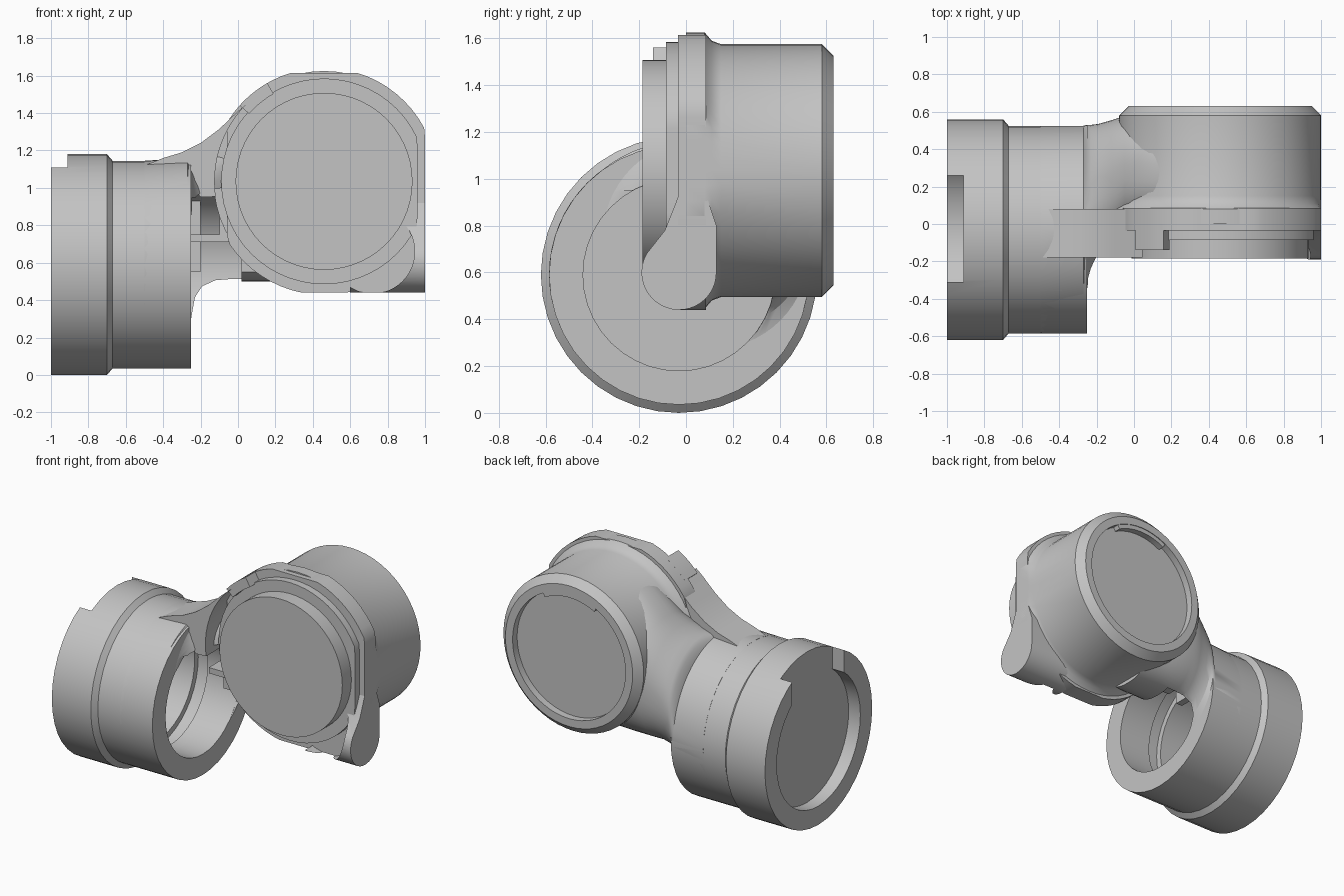
import bpy, bmesh
from math import cos, sin, pi, radians, copysign

if "Cube" in bpy.data.objects:
    bpy.data.objects.remove(bpy.data.objects["Cube"])

# One plain cast grey for the whole fitting
GREY = (0.55, 0.55, 0.55, 1)
grey = bpy.data.materials.new("cast grey")
grey.use_nodes = True
grey.diffuse_color = GREY
grey.node_tree.nodes["Principled BSDF"].inputs["Base Color"].default_value = GREY

SIDE = (-0.03, 0.59)    # y, z of the sideways barrel axis
BACK = (0.46, 1.035)    # x, z of the rear barrel axis


def place(axis, a, u, v):
    return (a, u, v) if axis == "x" else (u, a, v)


def circle(center, r, start=0, end=360, n=48):
    """Points on an arc; a full circle leaves out the repeated end point."""
    full = end - start == 360
    steps = n if full else n - 1
    return [(center[0] + r * cos(radians(start + (end - start) * i / steps)),
             center[1] + r * sin(radians(start + (end - start) * i / steps)))
            for i in range(n)]


def skin(name, rings, limit=None):
    """Join equal rings of points into a closed solid."""
    bm = bmesh.new()
    loops = [[bm.verts.new(p) for p in ring] for ring in rings]
    n = len(loops[0])
    for a, b in zip(loops, loops[1:]):
        for i in range(n):
            j = (i + 1) % n
            bm.faces.new((a[i], a[j], b[j], b[i]))
    bm.faces.new(loops[0])
    bm.faces.new(loops[-1])
    if limit is not None:
        for v in bm.verts:
            v.co.x = min(v.co.x, limit)
    bmesh.ops.recalc_face_normals(bm, faces=bm.faces)
    mesh = bpy.data.meshes.new(name)
    bm.to_mesh(mesh)
    bm.free()
    mesh.materials.append(grey)
    ob = bpy.data.objects.new(name, mesh)
    bpy.context.collection.objects.link(ob)
    return ob


def lathe(name, profile, axis, center, n=40, limit=None):
    return skin(name, [[place(axis, a, u, v) for u, v in circle(center, r, n=n)]
                       for a, r in profile], limit)


def prism(name, points, axis, a, b):
    return skin(name, [[place(axis, k, u, v) for u, v in points] for k in (a, b)])


def box(name, x, y, z):
    return prism(name, [(x[0], z[0]), (x[1], z[0]), (x[1], z[1]), (x[0], z[1])], "y", *y)


def cut(ob, *cutters):
    for cutter in cutters:
        cutter.hide_render = True
        mod = ob.modifiers.new("cut", "BOOLEAN")
        mod.operation, mod.solver, mod.object = "DIFFERENCE", "EXACT", cutter
        bpy.context.view_layer.objects.active = ob
        bpy.ops.object.modifier_apply(modifier=mod.name)
        bpy.data.objects.remove(cutter)


parts = []

# Sideways barrel: flanged, open bore at one end, shallow socket at the other
TINY = 0.002
side_barrel = lathe("side_barrel", [
    (-0.91, TINY), (-0.91, 0.46), (-1, 0.46), (-1, 0.59), (-0.70, 0.59),
    (-0.67, 0.555), (-0.25, 0.555), (-0.25, 0.41), (-0.42, 0.41), (-0.42, 0.45),
    (-0.6, 0.45), (-0.6, 0.41), (-0.86, 0.41), (-0.86, TINY)], "x", SIDE)
cut(side_barrel, box("notch_cutter", (-1.1, -0.911), (-0.31, 0.26), (0.8, 1.3)))
parts.append(side_barrel)

# Rear barrel with chamfered rim, shallow socket and flare into the flange
parts.append(lathe("rear_barrel", [
    (0.58, TINY), (0.58, 0.435), (0.63, 0.435), (0.63, 0.49), (0.58, 0.54),
    (0.15, 0.54), (0.11, 0.555), (0.08, 0.59), (0, 0.59), (0, TINY)],
    "y", BACK, n=56, limit=1.0))
parts.append(prism("socket_tab", circle(BACK, 0.445, 62, 118, 12)
                   + circle(BACK, 0.405, 118, 62, 12), "y", 0.57, 0.625))

# Flange plate: a disc with flats on all sides
flange = [(min(max(u, -0.06), 1.0), min(max(v, 0.44), 1.615))
          for u, v in circle(BACK, 0.607, n=64)]
parts.append(prism("flange", flange, "y", -0.035, 0.085))

# Stepped front cap
parts.append(lathe("cap_step", [(-0.085, TINY), (-0.085, 0.55), (-0.02, 0.55), (-0.02, TINY)],
                   "y", BACK, n=56, limit=0.96))
parts.append(lathe("cap_face", [(-0.185, TINY), (-0.185, 0.473), (-0.07, 0.473), (-0.07, TINY)],
                   "y", BACK, n=56))

# Neck shell lofted between the barrels: x, front, back, bottom, top, squareness
sections = [
    (-0.50, -0.585, 0.525, 0.04, 1.145, 2.0),
    (-0.27, -0.56, 0.525, 0.06, 1.16, 2.0),
    (-0.25, -0.36, 0.53, 0.27, 1.17, 2.1),
    (-0.23, -0.27, 0.53, 0.36, 1.18, 2.1),
    (-0.19, -0.18, 0.535, 0.43, 1.20, 2.2),
    (-0.12, -0.10, 0.555, 0.48, 1.25, 2.3),
    (-0.05, -0.03, 0.578, 0.50, 1.32, 2.4),
    (0.10, -0.03, 0.578, 0.50, 1.45, 2.5),
    (0.28, -0.03, 0.57, 0.50, 1.53, 2.5)]


def power(c, n):
    return copysign(abs(c) ** (2 / n), c)


rings = []
for x, front, back, low, top, n in sections:
    rings.append([(x,
                   (front + back) / 2 + (back - front) / 2 * power(cos(2 * pi * i / 64), n),
                   (low + top) / 2 + (top - low) / 2 * power(sin(2 * pi * i / 64), n))
                  for i in range(64)])
neck = skin("neck", rings)
cut(neck,
    prism("bore_cutter", circle(SIDE, 0.411, n=40), "x", -0.87, 0.02),
    box("front_cutter", (-0.245, 0.5), (-0.8, 0.1), (0.1, 0.95)))
parts.append(neck)

# Front rib sweeping from the side barrel up to the flange
rib = [(-0.55, 1.02), (-0.5, 1.12), (-0.4, 1.16), (-0.3, 1.19), (-0.2, 1.24),
       (-0.1, 1.315), (0, 1.41)]
rib += circle(BACK, 0.585, 135, 188, 14) + [(-0.2, 0.95), (-0.25, 1.02)]
parts.append(prism("neck_rib", rib, "y", -0.18, 0.08))
parts.append(prism("rib_step", circle(BACK, 0.607, 138, 120, 6)
                   + circle(BACK, 0.54, 120, 138, 6), "y", -0.14, 0))

# Small stiffeners inside the gap
parts.append(box("cross_stiffener", (-0.26, 0), (0.05, 0.42), (0.71, 0.75)))
parts.append(box("upright_stiffener", (-0.1, -0.06), (0.05, 0.42), (0.72, 0.97)))
parts.append(box("side_stiffener", (-0.25, -0.2), (0.2, 0.42), (0.55, 0.97)))

# Rounded corner boss, scooped out beside the cap
boss_profile = circle((-0.03, 0.6), 0.16, 150, 360, 24) + [
    (0.13, 0.8), (0.08, 0.95), (-0.035, 0.92), (-0.09, 0.78)]
boss = prism("corner_boss", boss_profile, "x", 0.6, 1.0)
cut(boss, prism("scoop_cutter", circle((0.72, 0.66), 0.225), "y", -0.4, -0.03))
parts.append(boss)

# Smooth curved sides, crisp edges
for ob in parts:
    bpy.ops.object.select_all(action="DESELECT")
    ob.select_set(True)
    bpy.context.view_layer.objects.active = ob
    bpy.ops.object.shade_smooth_by_angle(angle=radians(30))
